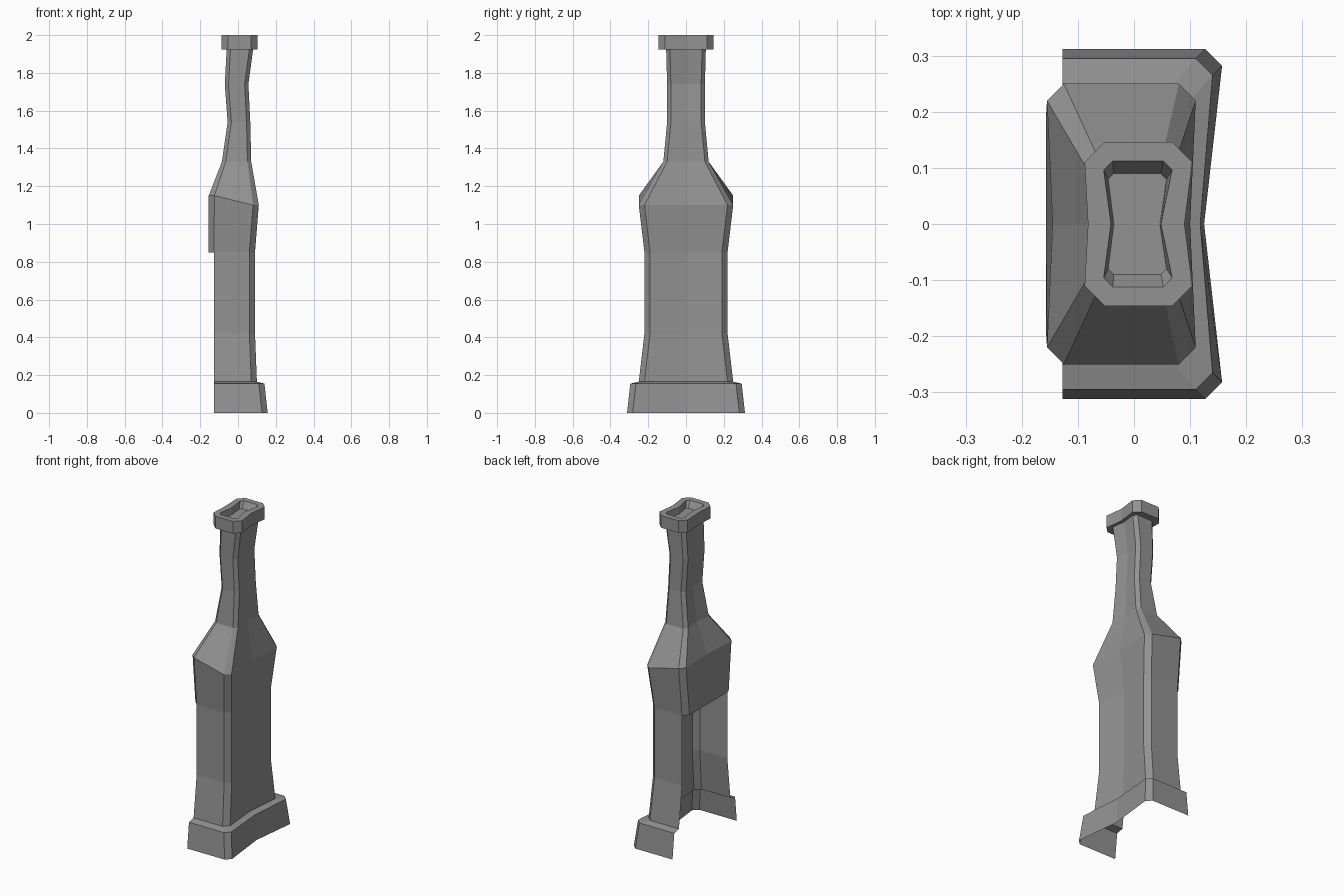
import bpy
import bmesh

cube = bpy.data.objects.get("Cube")
if cube:
    bpy.data.objects.remove(cube)

stone = bpy.data.materials.new("grey stone")
stone.use_nodes = True
GREY = (0.29, 0.29, 0.29, 1)
stone.diffuse_color = GREY
stone.node_tree.nodes["Principled BSDF"].inputs["Base Color"].default_value = GREY


def section(z, x_back, x_front, y, chamfer, notch, back_notch=0.0, lift=0.0):
    """Chamfered rectangle with a pinched middle, counter-clockwise from the back middle."""
    half = [(x_back, y - chamfer, z + lift),
            (x_back + chamfer, y, z + lift),
            (x_front - chamfer, y, z),
            (x_front, y - chamfer, z)]
    ring = [(x_back + back_notch, 0, z + lift)]
    ring += [(px, -py, pz) for px, py, pz in half]
    ring += [(x_front - notch, 0, z)]
    ring += half[::-1]
    return ring


def loft(name, sections, open_levels=0, closed_top=False):
    """Skin the sections; the lowest open_levels spans have no back wall."""
    bm = bmesh.new()
    rings = [[bm.verts.new(p) for p in ring] for ring in sections]
    for level, (low, high) in enumerate(zip(rings, rings[1:])):
        n = len(low)
        for j in range(n):
            k = (j + 1) % n
            is_back = j < 2 or j >= n - 2
            if level < open_levels and is_back:
                continue
            bm.faces.new((low[j], low[k], high[k], high[j]))
    if closed_top:
        bm.faces.new(rings[-1])
    loose = [v for v in bm.verts if not v.link_faces]
    bmesh.ops.delete(bm, geom=loose, context='VERTS')
    mesh = bpy.data.meshes.new(name)
    bm.to_mesh(mesh)
    bm.free()
    mesh.materials.append(stone)
    obj = bpy.data.objects.new(name, mesh)
    bpy.context.collection.objects.link(obj)
    return obj


# Flared plinth with an inward ledge, open at the back and underneath
loft("plinth", [
    section(0, -0.157, 0.157, 0.312, 0.03, 0.032),
    section(0.155, -0.157, 0.14, 0.295, 0.03, 0.022),
    section(0.165, -0.157, 0.1, 0.25, 0.03, 0.02),
], open_levels=2)

# Body, shoulder and crooked neck; the lower back is an opening
loft("chimney_body", [
    section(0.165, -0.157, 0.1, 0.25, 0.03, 0.02),
    section(0.42, -0.157, 0.09, 0.22, 0.03, 0.02),
    section(0.85, -0.157, 0.09, 0.22, 0.03, 0.02),
    section(1.1, -0.155, 0.11, 0.25, 0.03, 0.01, 0.01, lift=0.05),
    section(1.33, -0.085, 0.07, 0.12, 0.02, 0.01, 0.01),
    section(1.54, -0.055, 0.065, 0.1, 0.02, 0.01, 0.01),
    section(1.74, -0.07, 0.055, 0.1, 0.02, 0.01, 0.01),
    section(1.925, -0.06, 0.08, 0.105, 0.02, 0.01, 0.01),
], open_levels=2)

# Cap slab with a shallow recess in its top
loft("cap", [
    section(1.925, -0.06, 0.08, 0.105, 0.02, 0.01, 0.01),
    section(1.925, -0.088, 0.104, 0.146, 0.036, 0.014, 0.006),
    section(2, -0.088, 0.104, 0.146, 0.036, 0.014, 0.006),
    section(2, -0.054, 0.068, 0.112, 0.016, 0.02, 0.013),
    section(1.96, -0.046, 0.058, 0.09, 0.01, 0.012, 0.01),
], closed_top=True)
